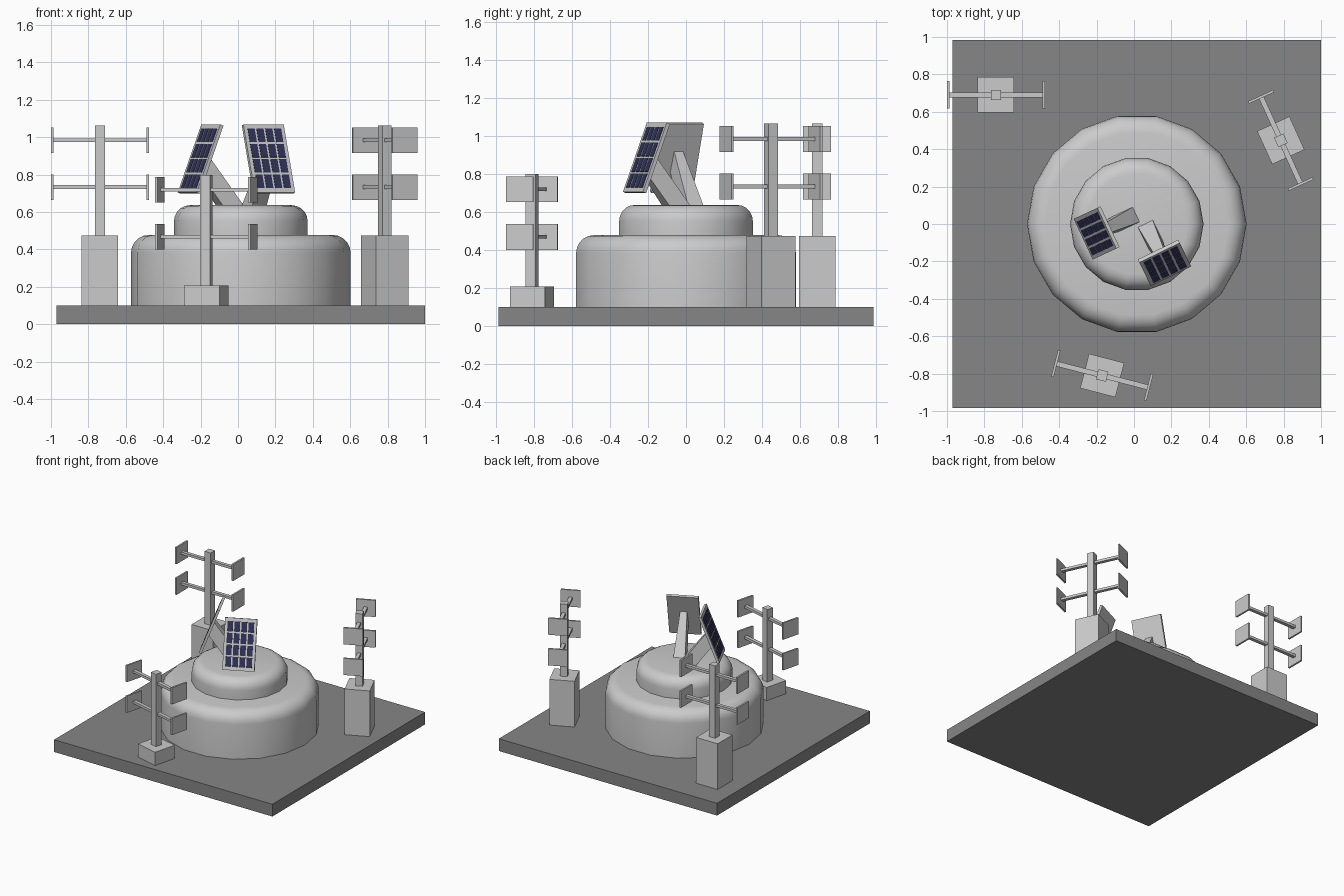
import bpy, bmesh, math
from mathutils import Matrix, Vector

if "Cube" in bpy.data.objects:
    bpy.data.objects.remove(bpy.data.objects["Cube"])

CX = 0.015  # plate and dome centre


def material(name, color):
    m = bpy.data.materials.new(name)
    m.diffuse_color = (*color, 1)
    m.use_nodes = True
    m.node_tree.nodes["Principled BSDF"].inputs["Base Color"].default_value = m.diffuse_color
    return m


GREY = material("dark_grey", (0.24, 0.24, 0.24))
NAVY = material("cell_navy", (0.03, 0.033, 0.1))


def finish(name, bm, mat=None):
    bmesh.ops.recalc_face_normals(bm, faces=bm.faces)
    me = bpy.data.meshes.new(name)
    bm.to_mesh(me)
    bm.free()
    ob = bpy.data.objects.new(name, me)
    bpy.context.collection.objects.link(ob)
    if mat:
        me.materials.append(mat)
    return ob


def add_box(bm, center, size, frame=Matrix.Identity(4)):
    m = frame @ Matrix.Translation(center) @ Matrix.Diagonal((*size, 1))
    bmesh.ops.create_cube(bm, size=1, matrix=m)


def box(name, center, size, frame=Matrix.Identity(4), mat=None):
    bm = bmesh.new()
    add_box(bm, center, size, frame)
    return finish(name, bm, mat)


def rounded_drum(name, radius, z0, z1, bevel, sides=18):
    # Drum turned from a profile with a rounded top edge
    prof = [(radius, z0)]
    for i in range(6):
        a = math.radians(18 * i)
        prof.append((radius - bevel + bevel * math.cos(a), z1 - bevel + bevel * math.sin(a)))
    bm = bmesh.new()
    rings = []
    for r, z in prof:
        rings.append([bm.verts.new((CX + r * math.cos(2 * math.pi * k / sides),
                                    r * math.sin(2 * math.pi * k / sides), z))
                      for k in range(sides)])
    for a, b in zip(rings, rings[1:]):
        for k in range(sides):
            n = (k + 1) % sides
            bm.faces.new((a[k], a[n], b[n], b[k]))
    bm.faces.new(rings[-1])
    bm.faces.new(rings[0])
    ob = finish(name, bm)
    bpy.ops.object.select_all(action='DESELECT')
    ob.select_set(True)
    bpy.context.view_layer.objects.active = ob
    bpy.ops.object.shade_smooth_by_angle(angle=math.radians(35))


def antenna(name, x, y, top, angle):
    # Pedestal, mast and two crossbars with square end plates
    f = Matrix.Translation((x, y, 0)) @ Matrix.Rotation(math.radians(angle), 4, 'Z')
    box(name + "_pedestal", (0, 0, (0.1 + top) / 2), (0.195, 0.19, top - 0.1), f)
    box(name + "_mast", (0, 0, top + 0.295), (0.055, 0.055, 0.59), f)
    bars, plates = bmesh.new(), bmesh.new()
    for z in (top + 0.26, top + 0.51):
        add_box(bars, (0, 0, z), (0.51, 0.028, 0.02), f)
        for s in (-1, 1):
            add_box(plates, (s * 0.256, 0, z), (0.014, 0.147, 0.136), f)
    finish(name + "_crossbars", bars)
    finish(name + "_plates", plates)


def solar_panel(name, x, y, angle):
    base = Matrix.Translation((x, y, 0)) @ Matrix.Rotation(math.radians(angle), 4, 'Z')
    tilt = base @ Matrix.Translation((0, 0, 0.883)) @ Matrix.Rotation(math.radians(-21), 4, 'X')
    w, h, n = 0.24, 0.39, 4
    box(name + "_frame", (0, 0, 0), (w, 0.02, h), tilt)
    # Grid of cells on the front face
    bm = bmesh.new()
    pw, ph = (w - 0.03) / n, (h - 0.04) / n
    for i in range(n):
        for j in range(n):
            add_box(bm, ((i - 1.5) * pw, -0.0105, (j - 1.5) * ph),
                    (pw - 0.011, 0.003, ph - 0.011), tilt)
    finish(name + "_cells", bm, NAVY)
    # Leaning strut, narrower at the top
    bm = bmesh.new()
    outline = [(0.245, 0.62, 0.045), (0.02, 0.92, 0.026),
               (-0.02, 0.81, 0.03), (0.122, 0.62, 0.045)]
    sides = [[bm.verts.new(base @ Vector((s * hw, u, z))) for u, z, hw in outline]
             for s in (-1, 1)]
    for vs in sides:
        bm.faces.new(vs)
    for k in range(4):
        n2 = (k + 1) % 4
        bm.faces.new((sides[0][k], sides[0][n2], sides[1][n2], sides[1][k]))
    finish(name + "_strut", bm)


# Ground plate and two-tier dome
box("base_plate", (CX, 0, 0.05), (1.97, 1.97, 0.1), mat=GREY)
rounded_drum("lower_drum", 0.587, 0.1, 0.477, 0.095)
rounded_drum("upper_drum", 0.357, 0.46, 0.636, 0.085)

# Antennas around the dome
antenna("rear_left_antenna", -0.738, 0.69, 0.473, 0)
antenna("rear_right_antenna", 0.785, 0.447, 0.473, -65.5)
antenna("front_antenna", -0.17, -0.81, 0.208, -14.5)

# Solar panels on the roof
solar_panel("left_panel", -0.2, -0.048, -65)
solar_panel("right_panel", 0.163, -0.208, 26)
